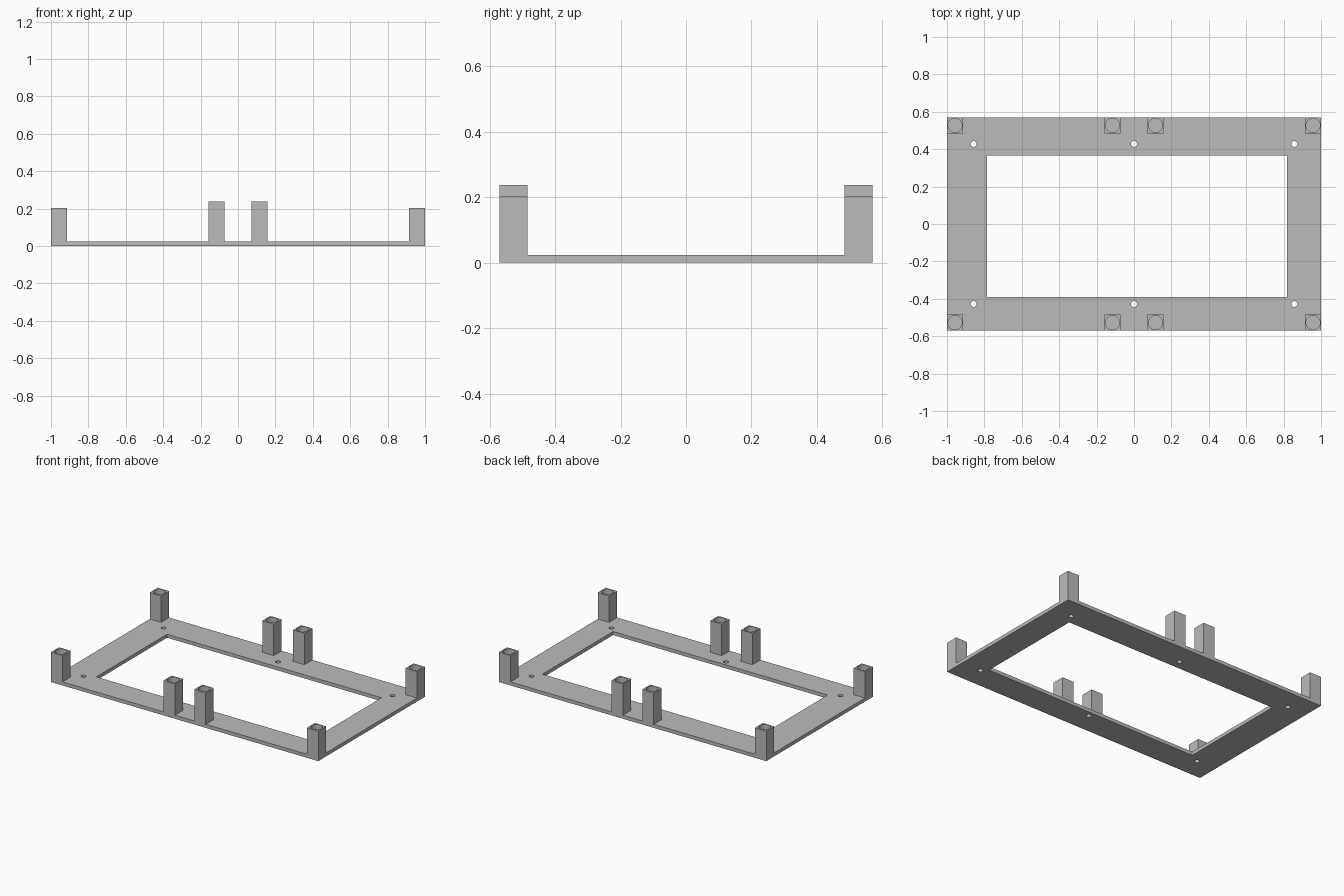
import bpy
import bmesh
from mathutils import Matrix

if "Cube" in bpy.data.objects:
    bpy.data.objects.remove(bpy.data.objects["Cube"], do_unlink=True)

HALF_X, HALF_Y, PLATE = 1.0, 0.57, 0.024
POST = 0.085          # post side
BORE, DEPTH = 0.038, 0.06

grey = bpy.data.materials.new("grey plastic")
grey.use_nodes = True
colour = (0.5, 0.5, 0.5, 1)
grey.diffuse_color = colour
grey.node_tree.nodes["Principled BSDF"].inputs["Base Color"].default_value = colour


def finish(name, bm):
    mesh = bpy.data.meshes.new(name)
    bm.to_mesh(mesh)
    bm.free()
    mesh.materials.append(grey)
    obj = bpy.data.objects.new(name, mesh)
    bpy.context.collection.objects.link(obj)
    return obj


def add_box(bm, x0, x1, y0, y1, z0, z1):
    centre = Matrix.Translation(((x0 + x1) / 2, (y0 + y1) / 2, (z0 + z1) / 2))
    size = Matrix.Diagonal((x1 - x0, y1 - y0, z1 - z0, 1))
    bmesh.ops.create_cube(bm, size=1, matrix=centre @ size)


def add_cylinder(bm, x, y, z0, z1, radius):
    bmesh.ops.create_cone(bm, cap_ends=True, segments=32, radius1=radius, radius2=radius,
                          depth=z1 - z0, matrix=Matrix.Translation((x, y, (z0 + z1) / 2)))


def cut(obj, bm):
    cutter = finish(obj.name + "_cutter", bm)
    cutter.hide_render = True
    cutter.hide_set(True)
    mod = obj.modifiers.new("cut", "BOOLEAN")
    mod.operation = "DIFFERENCE"
    mod.solver = "EXACT"
    mod.object = cutter
    # Apply the cut and discard the helper
    bpy.context.view_layer.objects.active = obj
    bpy.ops.object.modifier_apply(modifier=mod.name)
    bpy.data.objects.remove(cutter, do_unlink=True)


# Base frame with its off-centre window and six screw holes
bm = bmesh.new()
add_box(bm, -HALF_X, HALF_X, -HALF_Y, HALF_Y, 0, PLATE)
frame = finish("base_frame", bm)
bm = bmesh.new()
add_box(bm, -0.787, 0.819, -0.39, 0.365, -0.1, 0.1)
for x in (-0.857, 0, 0.857):
    for y in (-0.428, 0.428):
        add_cylinder(bm, x, y, -0.1, 0.1, 0.016)
cut(frame, bm)

# Corner posts and taller middle posts, each with a round blind bore
for kind, x, top in (("corner", HALF_X - POST / 2, 0.203), ("middle", 0.115, 0.237)):
    for x_side, x_name in ((-1, "right"), (1, "left")):
        for y_side, y_name in ((-1, "front"), (1, "back")):
            cx, cy = x_side * x, y_side * (HALF_Y - POST / 2)
            bm = bmesh.new()
            add_box(bm, cx - POST / 2, cx + POST / 2, cy - POST / 2, cy + POST / 2, PLATE, top)
            post = finish(f"{kind}_post_{y_name}_{x_name}", bm)
            bm = bmesh.new()
            add_cylinder(bm, cx, cy, top - DEPTH, top + 0.1, BORE)
            cut(post, bm)
